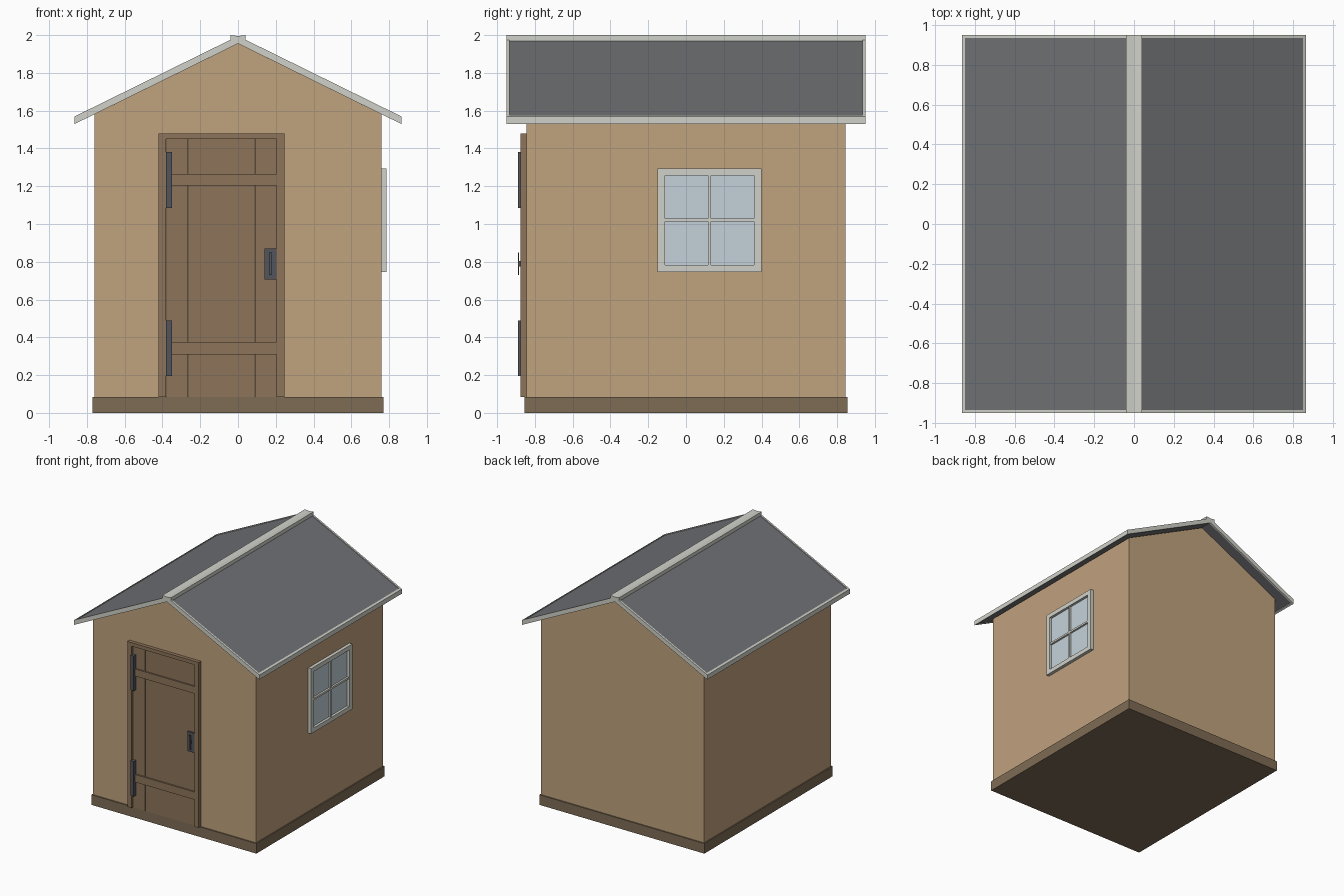
import bpy, bmesh

if "Cube" in bpy.data.objects:
    bpy.data.objects.remove(bpy.data.objects["Cube"])


def material(name, rgb):
    m = bpy.data.materials.new(name)
    m.diffuse_color = (*rgb, 1)
    m.use_nodes = True
    m.node_tree.nodes["Principled BSDF"].inputs["Base Color"].default_value = m.diffuse_color
    return m


WALL = material("wall_wood", (0.53, 0.36, 0.21))
DOOR = material("door_wood", (0.27, 0.175, 0.10))
BASE = material("base_wood", (0.21, 0.15, 0.09))
ROOF = material("roof_felt", (0.16, 0.165, 0.175))
TRIM = material("pale_trim", (0.64, 0.64, 0.59))
IRON = material("iron", (0.085, 0.09, 0.105))
GLASS = material("glass", (0.55, 0.64, 0.70))


def finish(name, bm, mat):
    bmesh.ops.recalc_face_normals(bm, faces=bm.faces[:])
    me = bpy.data.meshes.new(name)
    bm.to_mesh(me)
    bm.free()
    me.materials.append(mat)
    ob = bpy.data.objects.new(name, me)
    bpy.context.collection.objects.link(ob)
    return ob


def box(name, x, y, z, mat):
    bm = bmesh.new()
    bmesh.ops.create_cube(bm, size=1)
    for v in bm.verts:
        v.co = [r[0] if c < 0 else r[1] for c, r in zip(v.co, (x, y, z))]
    return finish(name, bm, mat)


def prism(name, profile, y0, y1, mat):
    """Extrude an x-z profile along y."""
    bm = bmesh.new()
    face = bm.faces.new([bm.verts.new((x, y0, z)) for x, z in profile])
    ext = bmesh.ops.extrude_face_region(bm, geom=[face])
    verts = [g for g in ext["geom"] if isinstance(g, bmesh.types.BMVert)]
    bmesh.ops.translate(bm, verts=verts, vec=(0, y1 - y0, 0))
    return finish(name, bm, mat)


def chevron(x, low, high):
    """Gable strip profile; low and high are its bottom and top at the ridge."""
    s = 0.492
    return [(-x, low - s * x), (0, low), (x, low - s * x),
            (x, high - s * x), (0, high), (-x, high - s * x)]


# Base and walls
box("base", (-0.77, 0.77), (-0.855, 0.855), (0, 0.085), BASE)
prism("walls", [(-0.76, 0.08), (0.76, 0.08), (0.76, 1.581), (0, 1.955), (-0.76, 1.581)],
      -0.845, 0.845, WALL)

# Roof, barge boards, eaves boards and ridge cap
prism("roof_panels", chevron(0.855, 1.960, 1.988), -0.94, 0.94, ROOF)
for side, y0, y1 in (("front", -0.95, -0.935), ("back", 0.935, 0.95)):
    prism(side + "_barge_board", chevron(0.865, 1.955, 1.995), y0, y1, TRIM)
for side, s in (("left", -1), ("right", 1)):
    prism(side + "_eaves_board",
          [(s * 0.85, 1.537), (s * 0.865, 1.53), (s * 0.865, 1.569), (s * 0.85, 1.577)],
          -0.95, 0.95, TRIM)
prism("ridge_cap", [(-0.04, 1.97), (0.04, 1.97), (0.04, 2.0), (0, 1.995), (-0.04, 2.0)],
      -0.95, 0.95, TRIM)

# Door frame
for side, x in (("left", (-0.42, -0.38)), ("right", (0.205, 0.245))):
    box("door_post_" + side, x, (-0.875, -0.84), (0.085, 1.45), DOOR)
box("door_lintel", (-0.42, 0.245), (-0.875, -0.84), (1.45, 1.48), DOOR)

# Door planks
w = 0.117
for i in range(5):
    x = -0.38 + i * w
    box(f"door_plank_{i + 1}", (x + 0.0008, x + w - 0.0008), (-0.86, -0.84), (0.085, 1.45), DOOR)

# Battens and hinges
for level, batten, hinge in (("upper", (1.205, 1.265), (1.085, 1.38)),
                             ("lower", (0.31, 0.375), (0.195, 0.49))):
    box(level + "_batten", (-0.38, 0.203), (-0.872, -0.855), batten, DOOR)
    box(level + "_hinge", (-0.38, -0.35), (-0.89, -0.855), hinge, IRON)

# Handle
box("handle_plate", (0.14, 0.205), (-0.873, -0.855), (0.705, 0.87), IRON)
box("handle_bar", (0.165, 0.18), (-0.89, -0.884), (0.73, 0.85), IRON)
box("handle_stem", (0.166, 0.179), (-0.885, -0.87), (0.775, 0.805), IRON)

# Window on the right wall
FX = (0.755, 0.787)
for side, y in (("front", (-0.15, -0.11)), ("back", (0.36, 0.40))):
    box("window_side_" + side, FX, y, (0.745, 1.295), TRIM)
for side, z in (("sill", (0.745, 0.782)), ("head", (1.258, 1.295))):
    box("window_" + side, FX, (-0.11, 0.36), z, TRIM)
box("window_mullion", (0.755, 0.782), (0.117, 0.133), (0.782, 1.258), TRIM)
box("window_crossbar", (0.755, 0.782), (-0.11, 0.36), (1.012, 1.028), TRIM)
box("window_glass", (0.755, 0.766), (-0.12, 0.37), (0.77, 1.27), GLASS)
